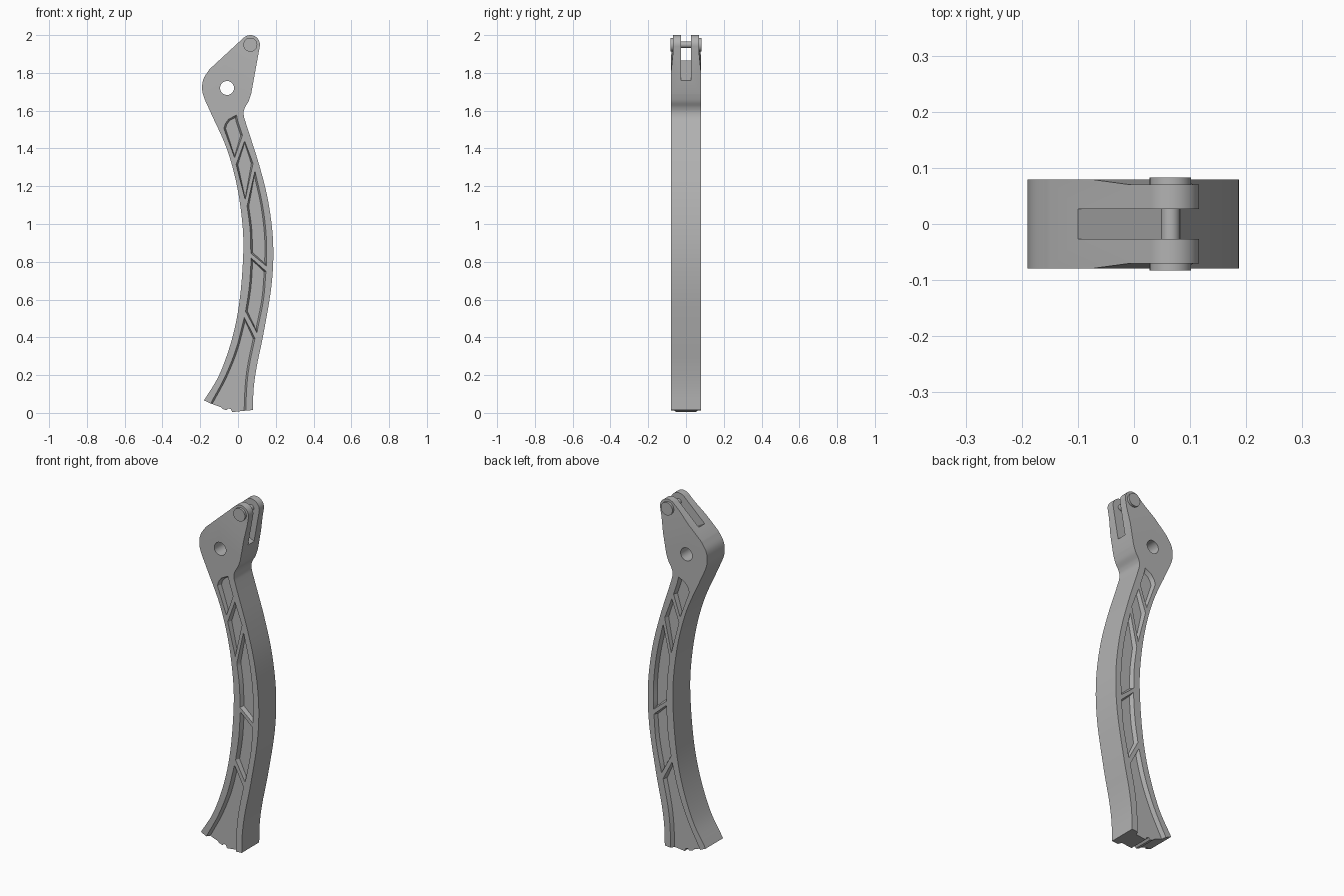
import bpy, bmesh, math
from mathutils import Vector

cube = bpy.data.objects.get("Cube")
if cube:
    bpy.data.objects.remove(cube, do_unlink=True)

grey = bpy.data.materials.new("light_grey_metal")
grey.use_nodes = True
colour = (0.45, 0.45, 0.45, 1)
grey.diffuse_color = colour
grey.node_tree.nodes["Principled BSDF"].inputs["Base Color"].default_value = colour

HALF = 0.079          # half thickness of the lever
WEB = 0.056           # half thickness inside the pockets
PIN = (0.065, 1.949)  # pin centre in x, z
HOLE = (-0.058, 1.72)


def spline(points, steps=6):
    """Smooth curve through the points."""
    p = [Vector(q) for q in points]
    p = [2 * p[0] - p[1]] + p + [2 * p[-1] - p[-2]]
    out = []
    for a, b, c, d in zip(p, p[1:], p[2:], p[3:]):
        for i in range(steps):
            t = i / steps
            out.append(0.5 * (2 * b + (c - a) * t + (2 * a - 5 * b + 4 * c - d) * t**2
                              + (3 * b - a - 3 * c + d) * t**3))
    return out + [p[-2]]


def arc(centre, radius, start, end, steps=14):
    angles = [math.radians(start + (end - start) * i / steps) for i in range(steps + 1)]
    return [Vector((centre[0] + radius * math.cos(a), centre[1] + radius * math.sin(a)))
            for a in angles]


def inset(points, amount):
    """Move a closed outline inwards."""
    p = [Vector(q) for q in points]
    n = len(p)
    area = sum(p[i - 1].x * p[i].y - p[i].x * p[i - 1].y for i in range(n))
    sign = 1 if area > 0 else -1
    out = []
    for i in range(n):
        e, f = (p[i] - p[i - 1]).normalized(), (p[(i + 1) % n] - p[i]).normalized()
        m = Vector((-e.y - f.y, e.x + f.x)) * sign
        out.append(p[i] + m * amount / max(0.6, 1 + e.dot(f)))
    return out


def loft(name, rings):
    """Closed solid through matching rings of 3D points."""
    bm = bmesh.new()
    loops = [[bm.verts.new(v) for v in ring] for ring in rings]
    n = len(loops[0])
    for a, b in zip(loops, loops[1:]):
        for i in range(n):
            j = (i + 1) % n
            bm.faces.new((a[i], a[j], b[j], b[i]))
    bm.faces.new(loops[0])
    bm.faces.new(loops[-1])
    bmesh.ops.recalc_face_normals(bm, faces=bm.faces)
    mesh = bpy.data.meshes.new(name)
    bm.to_mesh(mesh)
    bm.free()
    mesh.materials.append(grey)
    ob = bpy.data.objects.new(name, mesh)
    bpy.context.collection.objects.link(ob)
    return ob


def plate(name, outline, y0, y1):
    return loft(name, [[(x, y, z) for x, z in outline] for y in (y0, y1)])


def activate(ob):
    bpy.ops.object.select_all(action='DESELECT')
    ob.select_set(True)
    bpy.context.view_layer.objects.active = ob


def cut(ob, cutter):
    cutter.hide_render = True
    mod = ob.modifiers.new("cut", 'BOOLEAN')
    mod.operation, mod.solver, mod.object = 'DIFFERENCE', 'EXACT', cutter
    activate(ob)
    bpy.ops.object.modifier_apply(modifier=mod.name)
    bpy.data.objects.remove(cutter, do_unlink=True)


# Lever outline: right side down, broken lower end, left side up, round tip
right = spline([(0.07, 1.69), (0.056, 1.65), (0.036, 1.615), (0.03, 1.58), (0.046, 1.52),
                (0.11, 1.32), (0.16, 1.12), (0.186, 0.9), (0.178, 0.68), (0.135, 0.42),
                (0.1, 0.25), (0.083, 0.13), (0.079, 0.015)])
broken_end = [(0.04, 0.012), (-0.03, 0.004), (-0.038, 0.02), (-0.05, 0.024),
              (-0.06, 0.014), (-0.08, 0.02), (-0.09, 0.03), (-0.145, 0.05)]
left = spline([(-0.18, 0.066), (-0.1, 0.2), (-0.035, 0.38), (0.005, 0.57), (0.026, 0.8),
               (0.025, 0.98), (-0.005, 1.2), (-0.06, 1.4), (-0.14, 1.58), (-0.18, 1.67),
               (-0.19, 1.72), (-0.182, 1.77), (-0.15, 1.82)])
tip = arc(PIN, 0.051, 133, -10)
lever = plate("lever", right + [Vector(q) for q in broken_end] + left + tip, -HALF, HALF)

# Recessed pockets, mirrored on both faces
pockets = [
    [(-0.075, 1.505), (-0.068, 1.53), (-0.05, 1.555), (-0.008, 1.577), (0.0, 1.54),
     (0.024, 1.47), (-0.018, 1.35)],
    [(0.035, 1.44), (0.08, 1.32), (0.038, 1.13), (-0.01, 1.315)],
    spline([(0.09, 1.28), (0.13, 1.1), (0.15, 0.93), (0.15, 0.777)])
    + spline([(0.068, 0.845), (0.064, 0.97), (0.048, 1.095)]),
    spline([(0.148, 0.75), (0.135, 0.6), (0.1, 0.425)])
    + spline([(0.04, 0.537), (0.06, 0.67), (0.07, 0.82)]),
    spline([(0.09, 0.395), (0.06, 0.25), (0.046, 0.13), (0.04, -0.04)])
    + spline([(-0.185, -0.03), (-0.145, 0.05), (-0.07, 0.19), (-0.01, 0.34), (0.033, 0.505)]),
]
for side in (-1, 1):
    for outline in pockets:
        floor = inset(outline, 0.009)
        rings = [[(x, side * y, z) for x, z in ring]
                 for ring, y in ((floor, WEB), (outline, HALF), (outline, 0.12))]
        cut(lever, loft("pocket_cutter", rings))

# Thinned ears around the pin
along = Vector((0.47, 0.883))
across = Vector((0.883, -0.47))
section = [(1.635, HALF), (1.72, 0.07), (2.2, 0.07), (2.2, 0.12), (1.635, 0.12)]
for side in (-1, 1):
    rings = []
    for t in (-1.3, 0.3):
        ring = []
        for s, y in section:
            q = along * s + across * t
            ring.append((q.x, side * y, q.y))
        rings.append(ring)
    cut(lever, loft("ear_cutter", rings))

# Fork slot and pivot hole
cut(lever, plate("slot_cutter", [(-0.1, 1.865), (0.083, 1.76), (0.3, 1.636),
                                 (0.3, 2.2), (-0.1, 2.2)], -0.027, 0.027))
cut(lever, plate("hole_cutter", arc(HOLE, 0.037, 0, 348.75, 31), -0.2, 0.2))

# Pin with a flat head at each end
pin = plate("pin_shaft", arc(PIN, 0.017, 0, 345, 23), -0.075, 0.075)
heads = [plate(name, arc(PIN, 0.037, 0, 348.75, 31), a, b)
         for name, a, b in (("front_pin_head", -0.083, -0.066), ("back_pin_head", 0.066, 0.083))]

for ob in [lever, pin] + heads:
    activate(ob)
    bpy.ops.object.shade_smooth_by_angle(angle=math.radians(25))
